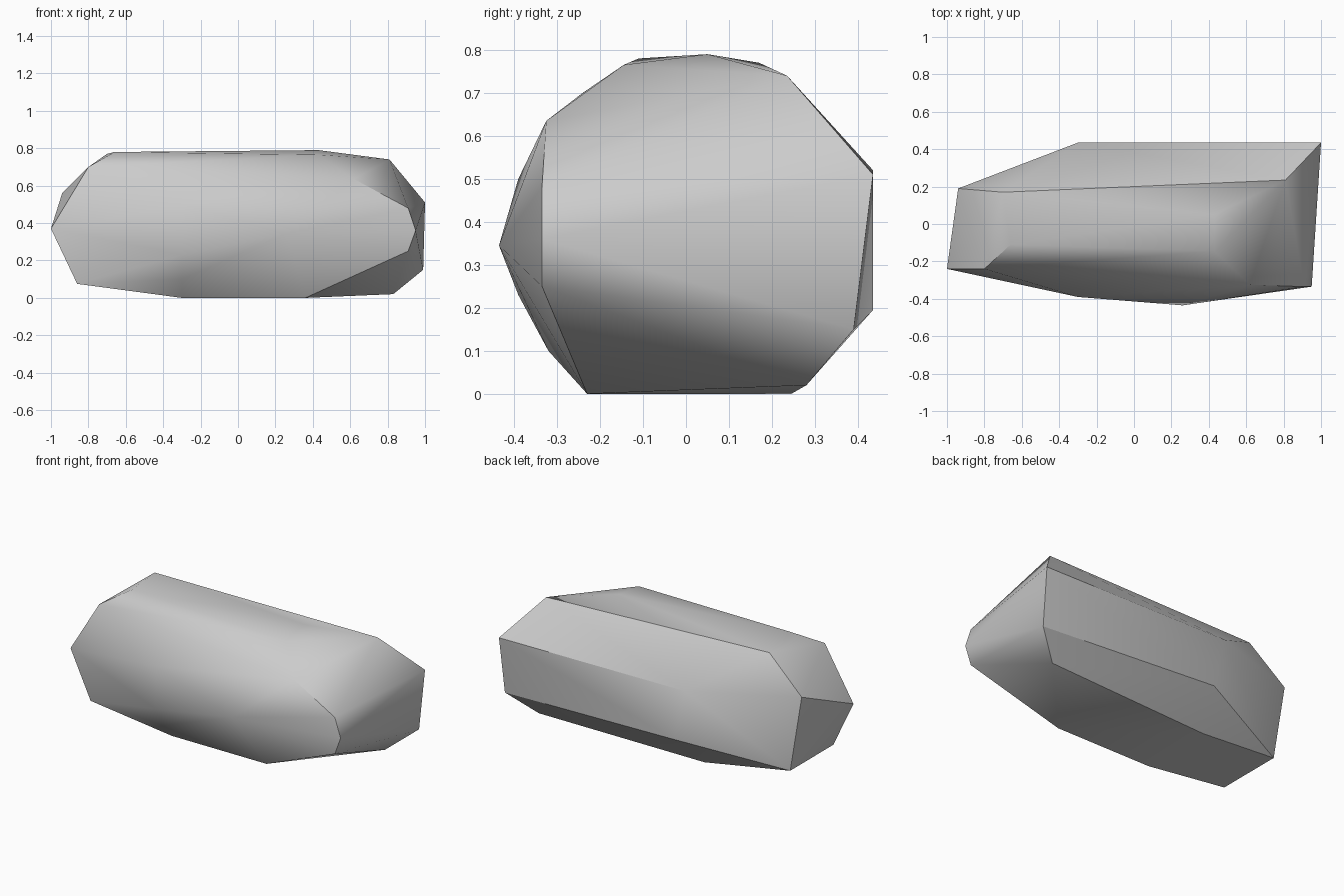
import bpy, bmesh, math

cube = bpy.data.objects.get("Cube")
if cube:
    bpy.data.objects.remove(cube, do_unlink=True)

# Plain grey stone
stone = bpy.data.materials.new("grey stone")
stone.use_nodes = True
GREY = (0.6, 0.6, 0.6, 1)
stone.diffuse_color = GREY
stone.node_tree.nodes["Principled BSDF"].inputs["Base Color"].default_value = GREY

# Corner points of the boulder, grouped by region
left_end = [(-1, -.24, .37), (-.94, .19, .56), (-.70, .17, .77), (-.66, -.11, .78),
            (-.80, -.24, .70), (-.86, .19, .075), (-.86, -.24, .075)]
right_end = [(.81, .235, .74), (1, .435, .51), (.99, .39, .15), (.83, .28, .02),
             (.91, -.335, .48), (.95, -.335, .36), (.91, -.335, .25)]
top = [(.43, .05, .79), (.43, -.145, .765), (.62, -.325, .635)]
front = [(.26, -.435, .345), (-.3, -.39, .5), (-.3, -.39, .23), (-.3, -.32, .10)]
back = [(-.3, .435, .52), (-.22, .435, .195)]
base = [(.36, -.23, 0), (-.3, -.23, 0), (-.3, .245, 0)]

# Wrap the corners in a faceted shell
bm = bmesh.new()
for point in left_end + right_end + top + front + back + base:
    bm.verts.new(point)
hull = bmesh.ops.convex_hull(bm, input=bm.verts)
unused = [g for g in hull["geom_interior"] if isinstance(g, bmesh.types.BMVert)]
bmesh.ops.delete(bm, geom=unused, context="VERTS")
bmesh.ops.recalc_face_normals(bm, faces=bm.faces)

mesh = bpy.data.meshes.new("boulder")
bm.to_mesh(mesh)
bm.free()
mesh.materials.append(stone)
boulder = bpy.data.objects.new("boulder", mesh)
bpy.context.collection.objects.link(boulder)

# Soft facets with crisp edges
bpy.ops.object.select_all(action="DESELECT")
boulder.select_set(True)
bpy.context.view_layer.objects.active = boulder
bpy.ops.object.shade_smooth_by_angle(angle=math.radians(30))
